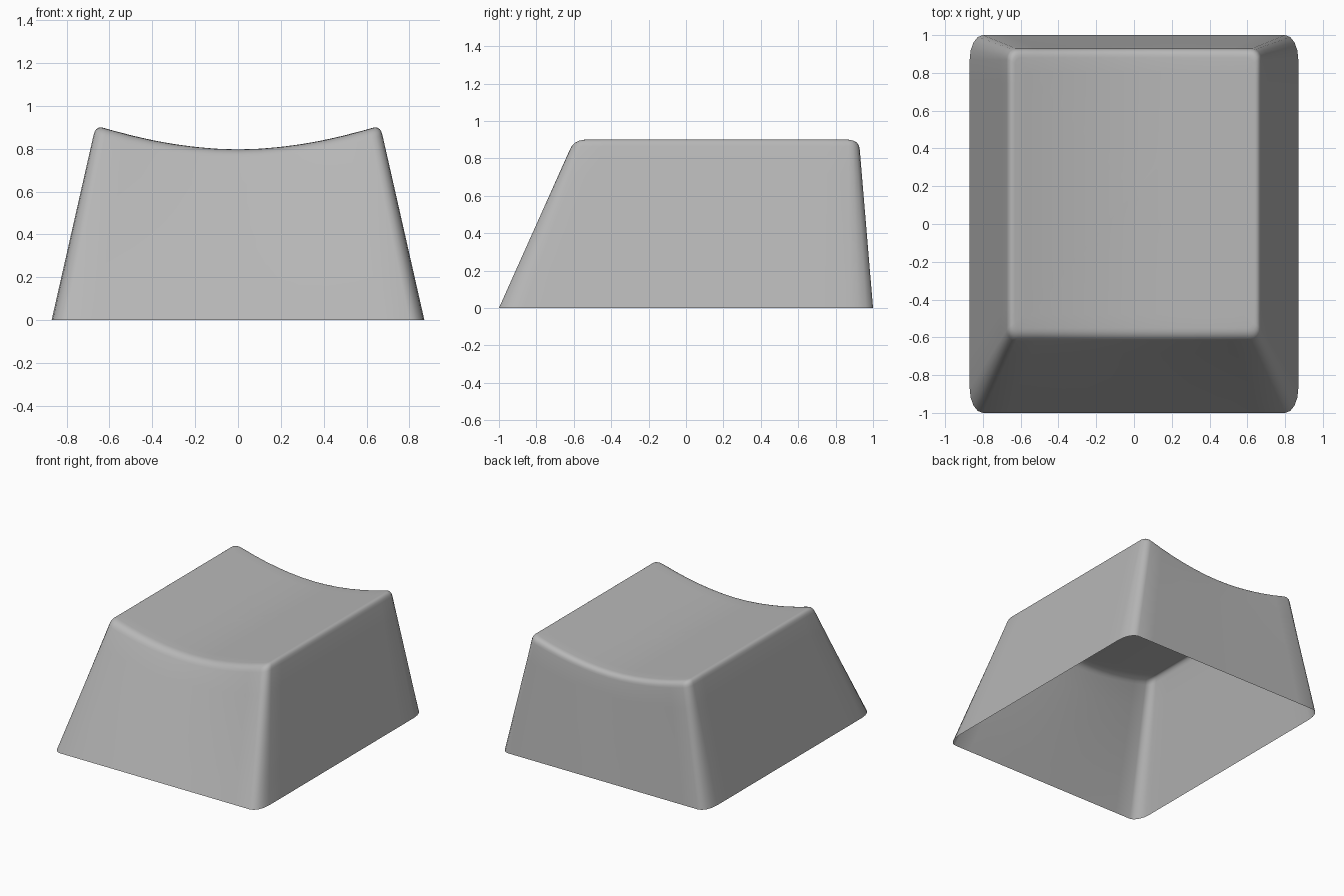
import bpy, bmesh, math
from mathutils import Vector

cube = bpy.data.objects.get("Cube")
if cube:
    bpy.data.objects.remove(cube, do_unlink=True)

SIDE_STEPS, CORNER_STEPS = 12, 4


def dish(x):
    """Height of the hollowed top, a trough running front to back."""
    return 0.797 + 0.106 * (abs(x) / 0.645) ** 1.9


def outline(half_x, front, back, rx, ry, dished):
    """Rounded rectangle, counter-clockwise from the front left corner."""
    mid, half_y = (front + back) / 2, (back - front) / 2
    corners = []
    for k, (sx, sy) in enumerate([(1, -1), (1, 1), (-1, 1), (-1, -1)]):
        arc = []
        for i in range(CORNER_STEPS + 1):
            a = (k - 1 + i / CORNER_STEPS) * math.pi / 2
            arc.append(Vector((sx * (half_x - rx) + rx * math.cos(a),
                               mid + sy * (half_y - ry) + ry * math.sin(a), 0)))
        corners.append(arc)
    points = []
    for k, arc in enumerate(corners):
        points += arc
        start, end = arc[-1], corners[(k + 1) % 4][0]
        points += [start.lerp(end, i / SIDE_STEPS) for i in range(1, SIDE_STEPS)]
    if dished:
        for p in points:
            p.z = dish(p.x)
    return points


def blend(a, b, t):
    return [p.lerp(q, t) for p, q in zip(a, b)]


# Guide outlines: open rim, sharp top edge, start of the dished top
rim = outline(0.87, -1.0, 1.0, 0.07, 0.13, False)
edge = outline(0.664, -0.6, 0.925, 0.05, 0.055, True)
top = outline(0.63, -0.55, 0.88, 0.03, 0.03, True)
shoulder = blend(edge, rim, 0.05)

# Tapered walls, then a rounded top edge
rings = [blend(rim, shoulder, i / 6) for i in range(7)]
for i in range(1, 6):
    t = i / 5
    rings.append(blend(blend(shoulder, edge, t), blend(edge, top, t), t))

# Dished top, narrowing to its middle
centre = Vector((0, 0.165, dish(0)))
for i in range(1, 10):
    ring = [p.lerp(centre, i / 10) for p in top]
    for p in ring:
        p.z = dish(p.x)
    rings.append(ring)

bm = bmesh.new()
loops = [[bm.verts.new(p) for p in ring] for ring in rings]
count = len(rim)
for low, high in zip(loops, loops[1:]):
    for i in range(count):
        j = (i + 1) % count
        bm.faces.new((low[i], low[j], high[j], high[i]))
hub = bm.verts.new(centre)
for i in range(count):
    bm.faces.new((loops[-1][i], loops[-1][(i + 1) % count], hub))
for face in bm.faces:
    face.smooth = True

mesh = bpy.data.meshes.new("keycap_shell")
bm.to_mesh(mesh)
bm.free()
keycap = bpy.data.objects.new("keycap_shell", mesh)
bpy.context.collection.objects.link(keycap)

# Plain grey plastic
grey = bpy.data.materials.new("mid_grey")
grey.use_nodes = True
colour = (0.47, 0.47, 0.47, 1)
grey.diffuse_color = colour
grey.node_tree.nodes["Principled BSDF"].inputs["Base Color"].default_value = colour
mesh.materials.append(grey)
